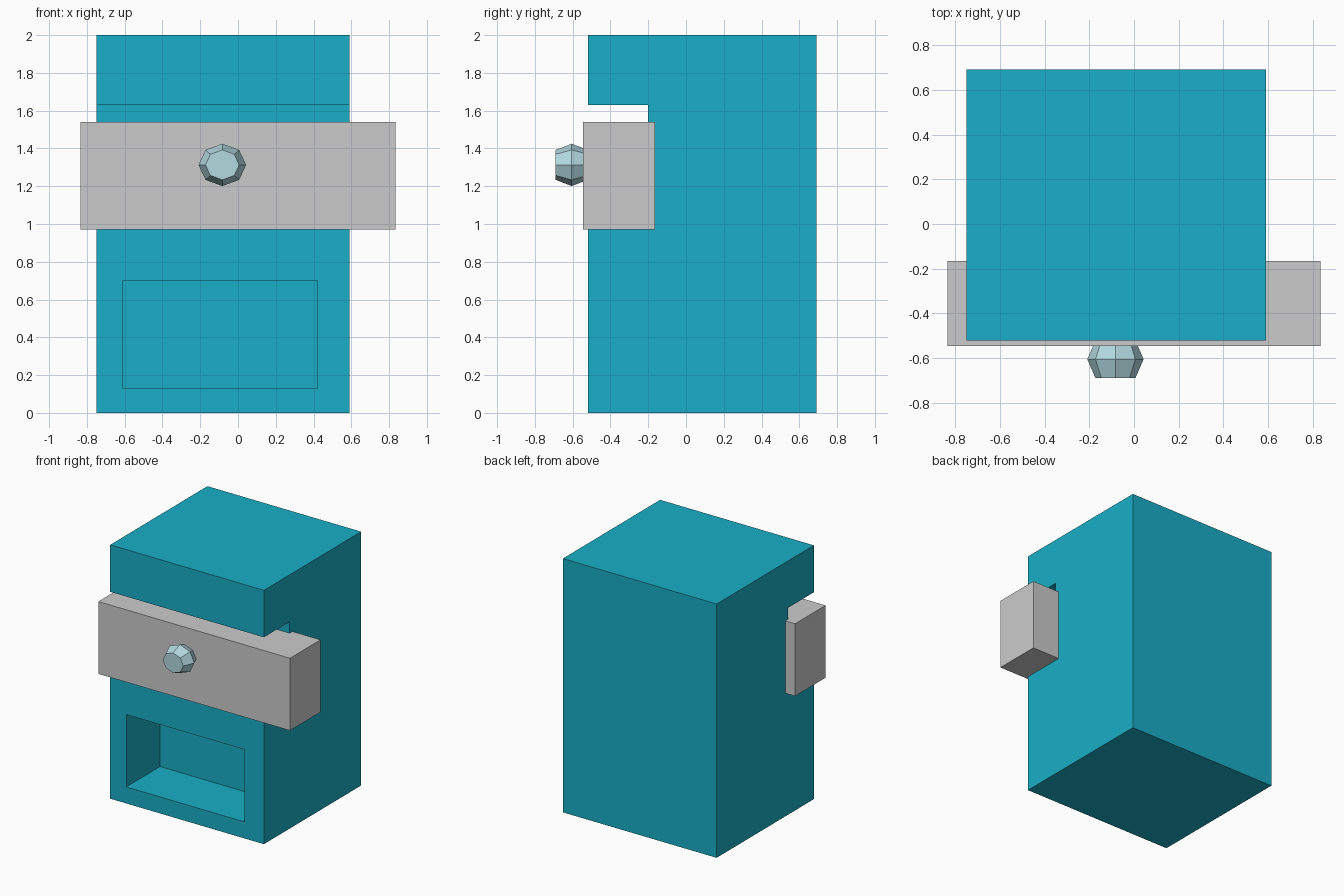
import bpy
from math import pi
from mathutils import Vector

if "Cube" in bpy.data.objects:
    bpy.data.objects.remove(bpy.data.objects["Cube"])


def material(name, color):
    mat = bpy.data.materials.new(name)
    mat.diffuse_color = (*color, 1)
    mat.use_nodes = True
    mat.node_tree.nodes["Principled BSDF"].inputs["Base Color"].default_value = mat.diffuse_color
    return mat


def box(name, low, high):
    low, high = Vector(low), Vector(high)
    bpy.ops.mesh.primitive_cube_add(size=1, location=(low + high) / 2)
    obj = bpy.context.object
    obj.name = name
    obj.scale = high - low
    bpy.ops.object.transform_apply(location=False, rotation=False, scale=True)
    return obj


def cut(target, name, low, high):
    cutter = box(name, low, high)
    cutter.hide_render = True
    cutter.hide_viewport = True
    cutter.display_type = 'WIRE'
    mod = target.modifiers.new(name, 'BOOLEAN')
    mod.operation = 'DIFFERENCE'
    mod.solver = 'EXACT'
    mod.object = cutter


# Cabinet body, with a full-width upper slot and an open lower compartment
body = box("cabinet_body", (-0.75, -0.52, 0), (0.59, 0.69, 2))
body.data.materials.append(material("teal_paint", (0.01, 0.43, 0.58)))
cut(body, "drawer_slot_cutter", (-0.9, -0.7, 1.06), (0.8, -0.20, 1.63))
cut(body, "compartment_cutter", (-0.61, -0.7, 0.13), (0.42, -0.10, 0.70))

# Wide drawer sitting in the slot
box("drawer", (-0.835, -0.545, 0.97), (0.835, -0.165, 1.54))

# Faceted knob: two tapered halves, each an octagonal cone frustum, joined
bpy.ops.mesh.primitive_uv_sphere_add(segments=8, ring_count=4, radius=1,
                                     location=(-0.083, -0.605, 1.313),
                                     rotation=(pi / 2, 0, 0))
knob = bpy.context.object
knob.name = "drawer_knob"
# Flatten the poles onto their neighbouring rings
for v in knob.data.vertices:
    v.co.z = max(-0.7071, min(0.7071, v.co.z))
knob.scale = (0.126, 0.112, 0.12)
knob.data.materials.append(material("pale_blue_metal", (0.45, 0.70, 0.75)))
